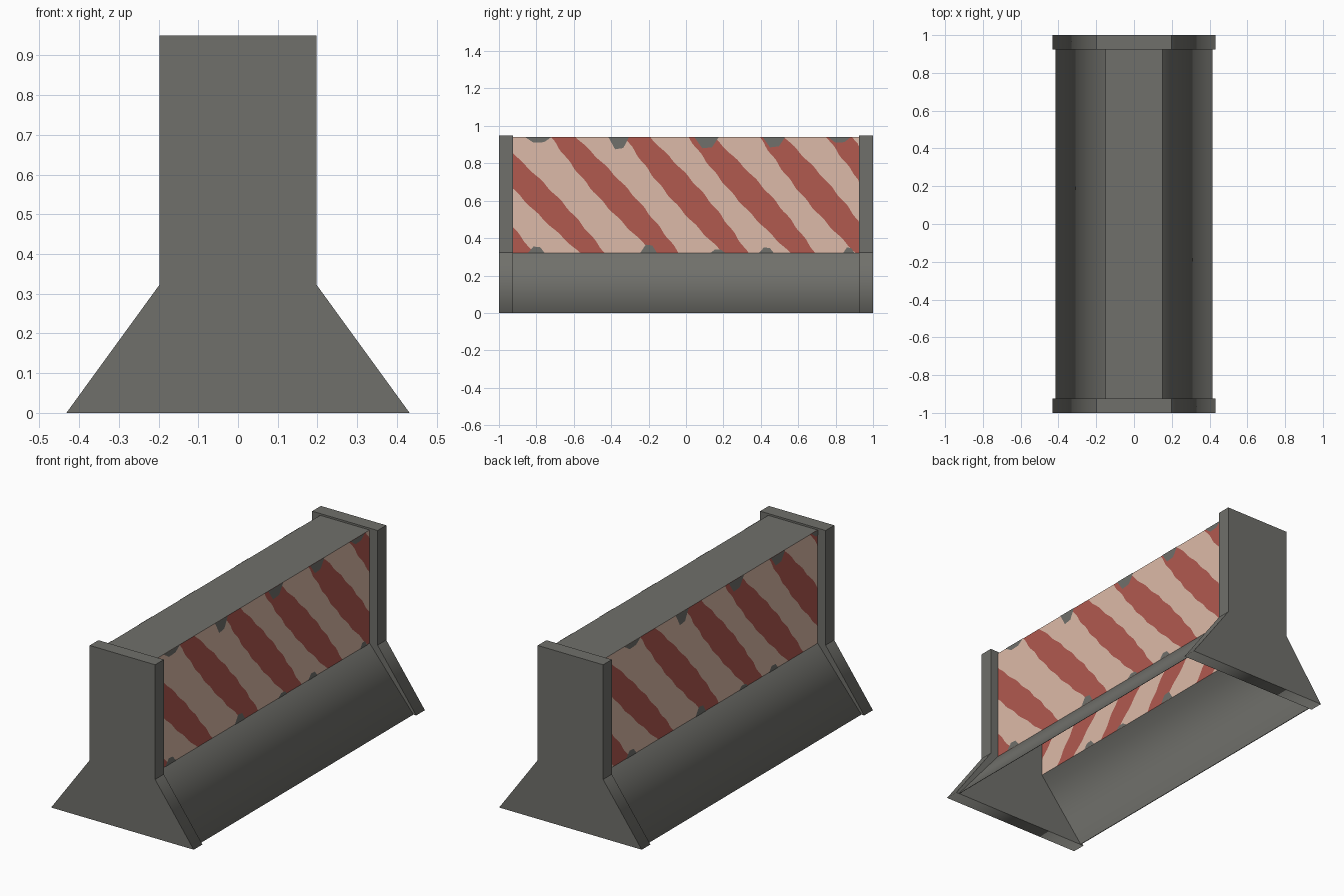
import bpy, bmesh, math

if "Cube" in bpy.data.objects:
    bpy.data.objects.remove(bpy.data.objects["Cube"])

def material(name, rgb):
    m = bpy.data.materials.new(name)
    m.diffuse_color = (*rgb, 1)
    m.use_nodes = True
    m.node_tree.nodes["Principled BSDF"].inputs["Base Color"].default_value = m.diffuse_color
    return m

GREY = material("concrete_grey", (0.162, 0.162, 0.147))
CREAM = material("faded_cream", (0.72, 0.492, 0.392))
RED = material("faded_red", (0.44, 0.1, 0.078))

L = 0.925              # half length between the end caps
Z0, Z1 = 0.32, 0.94    # striped wall bottom and top
WX = 0.15              # half width of the wall

def finish(name, bm, mats):
    mesh = bpy.data.meshes.new(name)
    bm.to_mesh(mesh)
    bm.free()
    for m in mats:
        mesh.materials.append(m)
    ob = bpy.data.objects.new(name, mesh)
    bpy.context.collection.objects.link(ob)
    return ob

def sweep(name, profile, ya, yb, closed, smooth=()):
    """Run an (x, z) profile along y; closed profiles get end faces."""
    bm = bmesh.new()
    a = [bm.verts.new((x, ya, z)) for x, z in profile]
    b = [bm.verts.new((x, yb, z)) for x, z in profile]
    n = len(profile)
    soft = []
    for i in range(n if closed else n - 1):
        j = (i + 1) % n
        f = bm.faces.new((a[i], a[j], b[j], b[i]))
        f.smooth = i in smooth
        if f.smooth:
            soft.append(f)
    if closed:
        bm.faces.new(a)
        bm.faces.new(b)
        bmesh.ops.recalc_face_normals(bm, faces=bm.faces)
    # only the edges between the soft faces stay smooth
    for e in bm.edges:
        e.smooth = len(e.link_faces) == 2 and all(f in soft for f in e.link_faces)
    return finish(name, bm, [GREY])

# End caps, with softened foot edges
cap = [(-0.432, 0), (0.432, 0), (0.198, 0.322), (0.198, 0.95), (-0.198, 0.95), (-0.198, 0.322)]
sweep("front_end_cap", cap, -1, -L, True, (0, 1, 5))
sweep("back_end_cap", cap, L, 1, True, (0, 1, 5))

# Open shell: top and the two sloped skirts, each with a narrow turned-in hem
sweep("barrier_top", [(WX, Z1), (-WX, Z1)], L, -L, False)
sweep("right_skirt", [(0.411, 0), (0.415, 0), (WX, Z0)], -L, L, False, (0, 1))
sweep("left_skirt", [(-WX, Z0), (-0.415, 0), (-0.411, 0)], -L, L, False, (0, 1))

# Red stripes: y of the stripe centre at the wall top and bottom
STRIPES = [(-1.47, -0.88), (-1.09, -0.50), (-0.655, -0.105), (-0.26, 0.265),
           (0.08, 0.625), (0.46, 0.975), (0.82, 1.36)]
ROWS = 36

def edges_at(t, z, shift):
    """Slightly worn stripe borders at height fraction t, clipped to the wall."""
    ys = [-L]
    for k, (top, bottom) in enumerate(STRIPES):
        c = bottom + (top - bottom) * t + shift
        half = 0.067 + 0.03 * math.sin(math.pi * t)
        for s in (-1, 1):
            ys.append(c + s * half + 0.004 * math.sin(z * 60 + k * 2 + s))
    ys.append(L)
    return [min(L, max(-L, y)) for y in ys]

# Worn grey chips on the wall borders: centre y, half width, depth from top (+) or bottom (-)
CHIPS = [(-0.79, 0.07, 0.03), (-0.36, 0.055, 0.065), (0.11, 0.065, 0.06),
         (0.47, 0.06, 0.055), (0.82, 0.06, 0.03), (-0.80, 0.045, -0.035),
         (-0.2, 0.045, -0.045), (0.17, 0.04, -0.02), (0.43, 0.04, -0.03), (0.87, 0.03, -0.03)]

def striped_wall(name, s, shift):
    """s = 1 right side, -1 left side (turned half round about z)."""
    bm = bmesh.new()
    grid = []
    for r in range(ROWS + 1):
        t = r / ROWS
        z = Z0 + (Z1 - Z0) * t
        grid.append([bm.verts.new((s * WX, s * y, z)) for y in edges_at(t, z, shift)])
    for lo, hi in zip(grid, grid[1:]):
        for i in range(len(lo) - 1):
            f = bm.faces.new((lo[i], lo[i + 1], hi[i + 1], hi[i]))
            f.material_index = i % 2          # odd columns are the red stripes
    bmesh.ops.remove_doubles(bm, verts=bm.verts, dist=1e-5)
    # chips as thin skins just off both sides of the wall
    for x in (WX + 0.002, WX - 0.002):
        for y, w, d in CHIPS:
            edge = Z1 if d > 0 else Z0
            pts = [(y - w, edge), (y - w * 0.35, edge - d), (y + w * 0.45, edge - d * 0.9), (y + w, edge)]
            pts = [(min(L, max(-L, py + shift)), pz) for py, pz in pts]
            f = bm.faces.new([bm.verts.new((s * x, s * py, pz)) for py, pz in pts])
            f.normal_update()
            if f.normal.x * s * (x - WX) < 0:
                f.normal_flip()
            f.material_index = 2
    finish(name, bm, [CREAM, RED, GREY])

striped_wall("right_striped_wall", 1, 0)
striped_wall("left_striped_wall", -1, 0.11)
